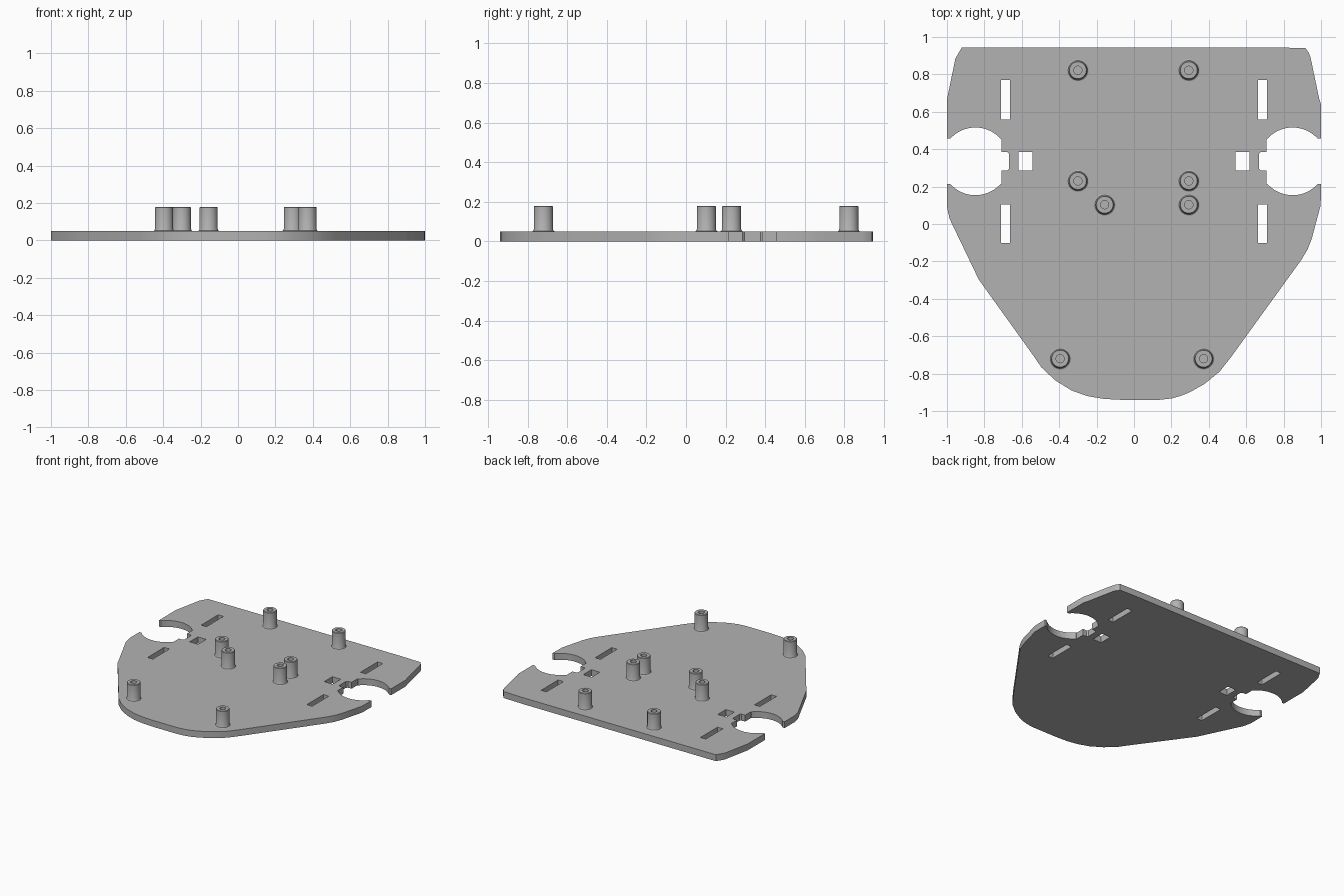
import bpy, bmesh, math
from mathutils import Matrix, Vector

cube = bpy.data.objects.get("Cube")
if cube:
    bpy.data.objects.remove(cube)

GREY = (0.45, 0.45, 0.45, 1)
grey = bpy.data.materials.new("plain grey")
grey.use_nodes = True
grey.diffuse_color = GREY
grey.node_tree.nodes["Principled BSDF"].inputs["Base Color"].default_value = GREY

THICK = 0.05
WHEEL_Y = 0.335


def finish(obj):
    obj.data.materials.append(grey)
    bpy.ops.object.select_all(action='DESELECT')
    obj.select_set(True)
    bpy.context.view_layer.objects.active = obj
    bpy.ops.object.shade_smooth_by_angle(angle=math.radians(30))


def wheel_notch(side):
    """Rounded wheel opening with an inner tab slot, listed from low y to high y."""
    cx, r = 0.848, 0.181
    half = []
    for i in range(19):
        a = math.radians(42 + 96 * i / 18)
        half.append((cx + r * math.cos(math.pi - a), -r * math.sin(a)))
    half.reverse()
    # the arc runs from the outer rim inwards, then steps into the tab slot
    half.sort(key=lambda p: -p[0])
    half = [(1.0, -0.121)] + half
    half += [(0.709, -0.121), (0.709, -0.05), (0.678, -0.05), (0.668, -0.04)]
    full = half + [(x, -y) for x, y in reversed(half)]
    return [(side * x, WHEEL_Y + y) for x, y in full]


def rect(x, y, w, h):
    return [(x + sx * w / 2, y + sy * h / 2)
            for sx, sy in ((-1, -1), (1, -1), (1, 1), (-1, 1))]


# Plate outline, anticlockwise from the front edge
right_front = [(-0.067, -0.94), (0.136, -0.94), (0.2, -0.933), (0.25, -0.919),
               (0.297, -0.9), (0.377, -0.855), (0.457, -0.79), (0.52, -0.71),
               (0.896, -0.19), (0.928, -0.136), (0.95, -0.08), (0.998, 0.1)]
back = [(1, 0.64), (0.99, 0.67), (0.944, 0.89), (0.935, 0.915), (0.917, 0.94),
        (0.735, 0.945), (-0.92, 0.945), (-0.955, 0.885), (-1, 0.666)]
left_front = [(-1, 0.094), (-0.987, 0.03), (-0.83, -0.297), (-0.53, -0.715),
              (-0.495, -0.767), (-0.42, -0.837), (-0.334, -0.89),
              (-0.25, -0.92), (-0.163, -0.935)]
outline = right_front + wheel_notch(1) + back + wheel_notch(-1)[::-1] + left_front

# Long slots and small square holes
loops = [outline]
for side in (-1, 1):
    loops.append(rect(side * 0.687, 0.665, 0.046, 0.21))
    loops.append(rect(side * 0.687, 0.002, 0.046, 0.206))
    loops.append(rect(side * 0.58, WHEEL_Y, 0.073, 0.1))

curve = bpy.data.curves.new("base_plate", 'CURVE')
curve.dimensions = '2D'
curve.fill_mode = 'BOTH'
curve.extrude = THICK / 2
for loop in loops:
    spline = curve.splines.new('POLY')
    spline.points.add(len(loop) - 1)
    for point, (x, y) in zip(spline.points, loop):
        point.co = (x, y, 0, 1)
    spline.use_cyclic_u = True
plate = bpy.data.objects.new("base_plate", curve)
bpy.context.collection.objects.link(plate)
bpy.ops.object.select_all(action='DESELECT')
plate.select_set(True)
bpy.context.view_layer.objects.active = plate
bpy.ops.object.convert(target='MESH')
plate = bpy.context.object
plate.data.transform(Matrix.Translation((0, 0, THICK / 2)))
bm = bmesh.new()
bm.from_mesh(plate.data)
bmesh.ops.remove_doubles(bm, verts=bm.verts, dist=0.0001)
bmesh.ops.recalc_face_normals(bm, faces=bm.faces)
bm.to_mesh(plate.data)
bm.free()
finish(plate)


# Hollow standoffs with a small fillet at the foot
def standoff(name, x, y):
    profile = [(0.058, 0.05), (0.052, 0.053), (0.048, 0.062), (0.048, 0.176),
               (0.045, 0.18), (0.022, 0.18), (0.022, 0.055), (0, 0.055)]
    bm = bmesh.new()
    verts = [bm.verts.new((r, 0, z)) for r, z in profile]
    edges = [bm.edges.new(pair) for pair in zip(verts, verts[1:])]
    bmesh.ops.spin(bm, geom=verts + edges, cent=(0, 0, 0), axis=(0, 0, 1),
                   angle=math.tau, steps=32, use_merge=True)
    bmesh.ops.remove_doubles(bm, verts=bm.verts, dist=0.0001)
    bmesh.ops.recalc_face_normals(bm, faces=bm.faces)
    # the open shell must face outwards at its top rim
    rim = max(bm.faces, key=lambda f: f.calc_center_median().z)
    if rim.normal.z < 0:
        bmesh.ops.reverse_faces(bm, faces=bm.faces)
    mesh = bpy.data.meshes.new(name)
    bm.to_mesh(mesh)
    bm.free()
    obj = bpy.data.objects.new(name, mesh)
    obj.location = Vector((x, y, 0))
    bpy.context.collection.objects.link(obj)
    finish(obj)


for name, x, y in [("back_right", -0.3, 0.822), ("back_left", 0.293, 0.822),
                   ("middle_right", -0.3, 0.23), ("middle_left", 0.293, 0.23),
                   ("inner_right", -0.157, 0.103), ("inner_left", 0.293, 0.103),
                   ("front_right", -0.395, -0.72), ("front_left", 0.372, -0.72)]:
    standoff(name + "_standoff", x, y)
